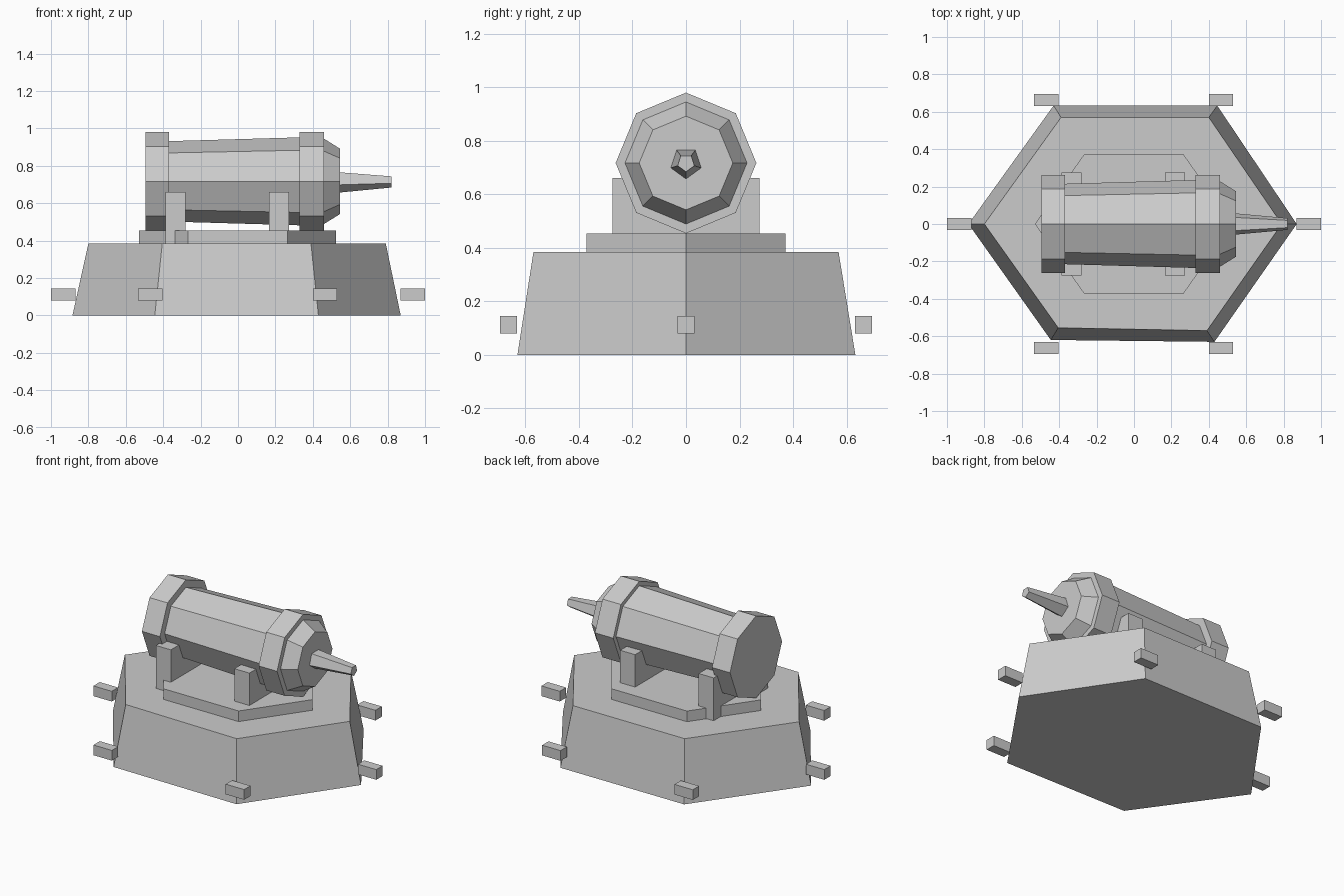
import bpy, bmesh, math

if "Cube" in bpy.data.objects:
    bpy.data.objects.remove(bpy.data.objects["Cube"])

grey = bpy.data.materials.new("plain grey")
grey.diffuse_color = (0.6, 0.6, 0.6, 1)
grey.use_nodes = True
grey.node_tree.nodes["Principled BSDF"].inputs["Base Color"].default_value = grey.diffuse_color


def loft(name, rings):
    """Skin a list of equal-length point rings and cap both ends."""
    bm = bmesh.new()
    loops = [[bm.verts.new(p) for p in ring] for ring in rings]
    n = len(loops[0])
    for a, b in zip(loops, loops[1:]):
        for i in range(n):
            j = (i + 1) % n
            bm.faces.new((a[i], a[j], b[j], b[i]))
    bm.faces.new(loops[0])
    bm.faces.new(loops[-1])
    bmesh.ops.recalc_face_normals(bm, faces=bm.faces)
    mesh = bpy.data.meshes.new(name)
    bm.to_mesh(mesh)
    bm.free()
    mesh.materials.append(grey)
    obj = bpy.data.objects.new(name, mesh)
    bpy.context.collection.objects.link(obj)
    return obj


def prism(name, layers):
    """Stack of (outline, z) layers."""
    return loft(name, [[(x, y, z) for x, y in pts] for pts, z in layers])


def box(name, x0, x1, y0, y1, z0, z1):
    pts = [(x0, y0), (x1, y0), (x1, y1), (x0, y1)]
    return prism(name, [(pts, z0), (pts, z1)])


def turned(name, sides, profile, start):
    """Low-poly turned shape along x from (x, radius) pairs."""
    angles = [start + math.tau * i / sides for i in range(sides)]
    return loft(name, [[(x, r * math.cos(a), AXIS_Z + r * math.sin(a))
                        for a in angles] for x, r in profile])


AXIS_Z = 0.717

# Sloping six-sided base, slightly irregular
bottom = [(-0.885, 0), (-0.445, -0.62), (0.43, -0.63),
          (0.87, 0), (0.445, 0.633), (-0.43, 0.633)]
top = [(-0.80, 0), (-0.405, -0.555), (0.39, -0.57),
       (0.79, 0), (0.40, 0.57), (-0.39, 0.57)]
prism("base", [(bottom, 0), (top, 0.385)])

# Plinth
hexa = [(-0.53, 0), (-0.267, -0.372), (0.265, -0.372),
        (0.525, 0), (0.265, 0.372), (-0.267, 0.372)]
prism("plinth", [(hexa, 0.385), (hexa, 0.453)])

# Cradle blocks under the barrel
for name, x in (("rear_cradle", -0.335), ("front_cradle", 0.22)):
    box(name, x - 0.053, x + 0.053, -0.275, 0.275, 0.386, 0.66)

# Eight-sided barrel with end bands and tapered nose
up = math.pi / 2
turned("barrel", 8, [(-0.40, 0.214), (0.36, 0.236)], up)
turned("rear_band", 8, [(-0.495, 0.263), (-0.368, 0.263)], up)
turned("front_band", 8, [(0.33, 0.263), (0.46, 0.263)], up)
turned("nose", 8, [(0.45, 0.234), (0.46, 0.228), (0.545, 0.175)], up)

# Five-sided nozzle, point down
turned("nozzle", 5, [(0.54, 0.06), (0.82, 0.033)], -up)

# Pegs at the six base corners
for i, (x, y) in enumerate([(-0.935, 0), (0.935, 0), (-0.47, 0.663),
                            (-0.47, -0.663), (0.465, 0.663), (0.465, -0.663)]):
    box(f"peg_{i + 1}", x - 0.065, x + 0.065, y - 0.032, y + 0.032, 0.08, 0.145)
